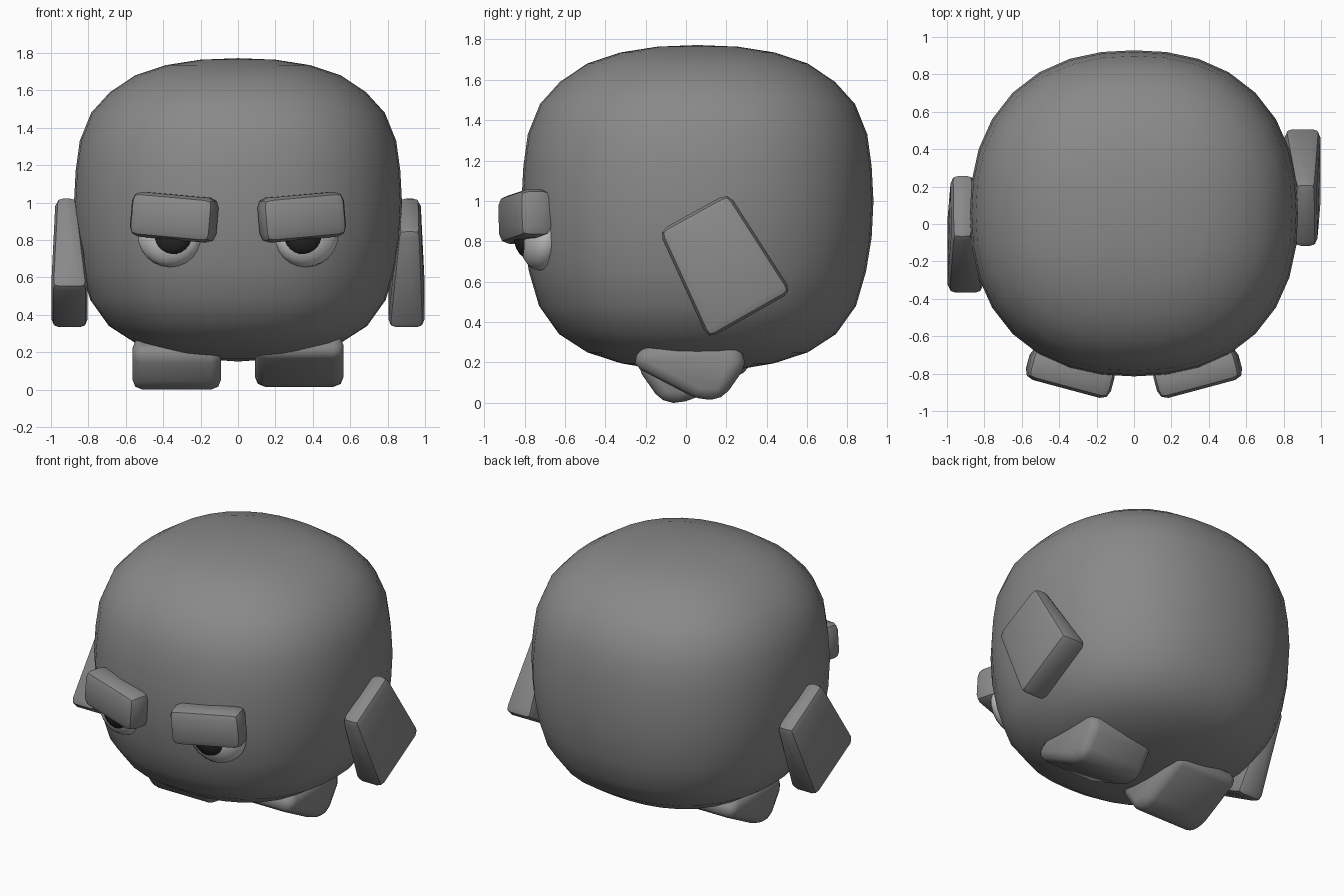
import bpy, bmesh, math
from mathutils import Matrix

if "Cube" in bpy.data.objects:
    bpy.data.objects.remove(bpy.data.objects["Cube"])

DARK = (0.25, 0.25, 0.25)


def finish(name, bm, colour=DARK, angle=30):
    bmesh.ops.recalc_face_normals(bm, faces=bm.faces)
    me = bpy.data.meshes.new(name)
    bm.to_mesh(me)
    bm.free()
    ob = bpy.data.objects.new(name, me)
    bpy.context.collection.objects.link(ob)
    bpy.ops.object.select_all(action='DESELECT')
    ob.select_set(True)
    bpy.context.view_layer.objects.active = ob
    bpy.ops.object.shade_smooth_by_angle(angle=math.radians(angle))
    mat = bpy.data.materials.new(name)
    mat.diffuse_color = (*colour, 1)
    mat.use_nodes = True
    mat.node_tree.nodes["Principled BSDF"].inputs["Base Color"].default_value = mat.diffuse_color
    me.materials.append(mat)
    return ob


def chamfer(bm, width):
    bmesh.ops.bevel(bm, geom=list(bm.edges), offset=width, segments=2,
                    profile=0.5, affect='EDGES', clamp_overlap=True)


def prism(name, pts, width, angle=30):
    # pts: (y, z, inner x, outer x) around the side outline
    bm = bmesh.new()
    a = [bm.verts.new((p[2], p[0], p[1])) for p in pts]
    b = [bm.verts.new((p[3], p[0], p[1])) for p in pts]
    bm.faces.new(a)
    bm.faces.new(b[::-1])
    n = len(pts)
    for i in range(n):
        j = (i + 1) % n
        bm.faces.new((a[i], b[i], b[j], a[j]))
    chamfer(bm, width)
    return finish(name, bm, DARK, angle)


def ellipsoid(name, loc, size, yaw, colour):
    bm = bmesh.new()
    m = (Matrix.Translation(loc) @ Matrix.Rotation(yaw, 4, 'Z')
         @ Matrix.Diagonal((*size, 1)) @ Matrix.Rotation(math.pi / 2, 4, 'X'))
    bmesh.ops.create_uvsphere(bm, u_segments=24, v_segments=12, radius=1, matrix=m)
    finish(name, bm, colour, 180)


# body: rounded profile swept around a slightly squared circle
profile = [(0.2, 0.165), (0.38, 0.195), (0.55, 0.25), (0.69, 0.34), (0.79, 0.48),
           (0.84, 0.65), (0.868, 0.82), (0.877, 1.0), (0.868, 1.17), (0.846, 1.33),
           (0.785, 1.48), (0.685, 1.59), (0.55, 1.68), (0.385, 1.735), (0.2, 1.764)]
bm = bmesh.new()
N = 32
rings = []
for r, z in profile:
    ring = []
    for i in range(N):
        t = 2 * math.pi * i / N
        c, s = math.cos(t), math.sin(t)
        k = r * (abs(c) ** 2.3 + abs(s) ** 2.3) ** (-1 / 2.3)
        ring.append(bm.verts.new((k * c, 0.057 + k * s * 0.994, z)))
    rings.append(ring)
for lo, hi in zip(rings, rings[1:]):
    for i in range(N):
        j = (i + 1) % N
        bm.faces.new((lo[i], lo[j], hi[j], hi[i]))
for ring, z in ((rings[0], 0.15), (rings[-1], 1.772)):
    tip = bm.verts.new((0, 0.057, z))
    for i in range(N):
        bm.faces.new((ring[i], ring[(i + 1) % N], tip))
finish("body", bm, DARK, 180)

for side, label in ((1, "right"), (-1, "left")):
    # eye and pupil, turned to follow the body
    yaw = side * math.radians(15)
    ex = 0.363 * side
    ellipsoid(label + "_eye", (ex, -0.725, 0.83), (0.18, 0.1, 0.175), yaw, (0.95, 0.95, 0.95))
    ellipsoid(label + "_pupil", (ex - 0.012 * side, -0.787, 0.83), (0.112, 0.062, 0.112),
              yaw, (0.02, 0.02, 0.02))

    # heavy slanted brow
    bm = bmesh.new()
    m = (Matrix.Translation((0.341 * side, -0.797, 0.922)) @ Matrix.Rotation(yaw, 4, 'Z')
         @ Matrix.Rotation(-side * math.radians(5), 4, 'Y')
         @ Matrix.Diagonal((0.46, 0.175, 0.24, 1)))
    bmesh.ops.create_cube(bm, size=1, matrix=m)
    chamfer(bm, 0.05)
    finish(label + "_brow", bm)

    # arms swing in opposite directions
    arm = [(0.21, 1.04, 0.86, 0.975), (-0.135, 0.85, 0.855, 0.98),
           (0.11, 0.315, 0.8, 1.0), (0.525, 0.55, 0.8, 1.0)]
    prism(label + "_arm", [(y if side > 0 else 0.14 - y, z, a * side, b * side)
                           for y, z, a, b in arm], 0.045)

    # feet tilt in opposite directions
    foot = [(-0.275, 0.19), (-0.21, 0.29), (0.25, 0.29), (0.31, 0.2),
            (0.18, 0.015), (0.06, 0.015)]
    drop = 0 if side > 0 else 0.015
    prism(label + "_foot", [(y if side > 0 else 0.06 - y, z - drop, 0.09 * side, 0.565 * side)
                            for y, z in foot], 0.06, 60)
